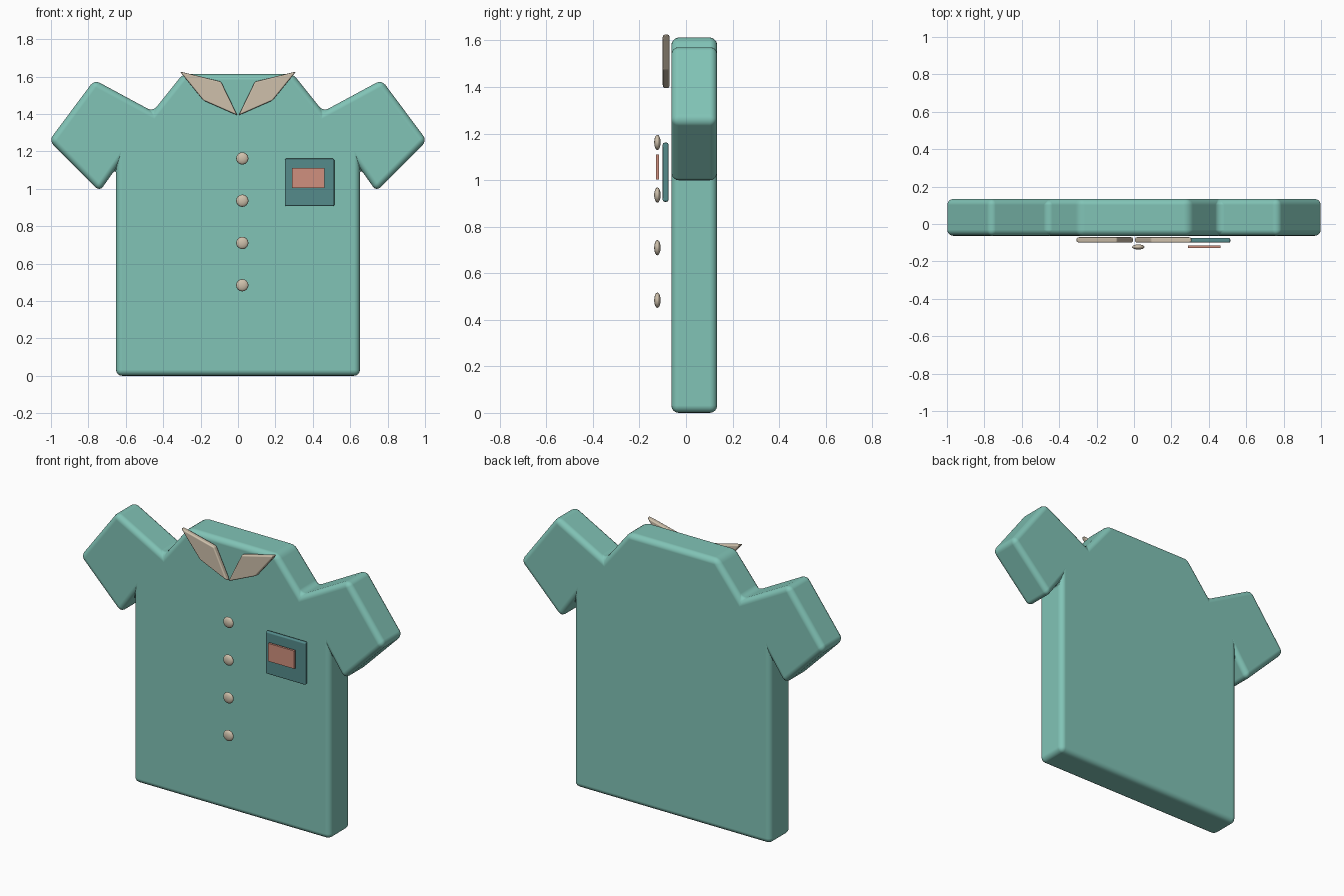
import bpy
import bmesh
import math
from mathutils import Matrix

cube = bpy.data.objects.get("Cube")
if cube:
    bpy.data.objects.remove(cube, do_unlink=True)


def material(name, rgb):
    mat = bpy.data.materials.new(name)
    mat.use_nodes = True
    colour = (*rgb, 1.0)
    mat.diffuse_color = colour
    bsdf = mat.node_tree.nodes["Principled BSDF"]
    bsdf.inputs["Base Color"].default_value = colour
    bsdf.inputs["Roughness"].default_value = 0.8
    return mat


MINT = material("mint cloth", (0.22, 0.55, 0.47))
CREAM = material("cream trim", (0.62, 0.53, 0.41))
TEAL = material("teal pocket", (0.09, 0.26, 0.26))
CORAL = material("coral badge", (0.63, 0.28, 0.21))


def add_object(name, bm, mat, smooth=True):
    mesh = bpy.data.meshes.new(name)
    bm.to_mesh(mesh)
    bm.free()
    mesh.materials.append(mat)
    if smooth:
        mesh.shade_smooth()
    obj = bpy.data.objects.new(name, mesh)
    bpy.context.collection.objects.link(obj)
    return obj


def slab(name, outline, front, back, mat, bevel=0.0, segments=3):
    """Extrude an x-z outline from front to back and round its edges."""
    bm = bmesh.new()
    face = bm.faces.new([bm.verts.new((x, front, z)) for x, z in outline])
    result = bmesh.ops.extrude_face_region(bm, geom=[face], use_keep_orig=True)
    moved = [v for v in result["geom"] if isinstance(v, bmesh.types.BMVert)]
    bmesh.ops.translate(bm, verts=moved, vec=(0, back - front, 0))
    bmesh.ops.recalc_face_normals(bm, faces=bm.faces[:])
    obj = add_object(name, bm, mat, smooth=bevel > 0)
    if bevel:
        mod = obj.modifiers.new("rounded edges", "BEVEL")
        mod.width = bevel
        mod.segments = segments
        mod.limit_method = "ANGLE"
        mod.angle_limit = math.radians(20)
        mod.use_clamp_overlap = True
        mod.harden_normals = True
    return obj


def rectangle(x0, x1, z0, z1):
    return [(x0, z0), (x1, z0), (x1, z1), (x0, z1)]


# Shirt body with sleeves: half outline from hem to neck, then mirrored
half = [(0.652, 0.0), (0.652, 1.11), (0.74, 0.985), (1.01, 1.257),
        (0.768, 1.582), (0.455, 1.413), (0.295, 1.613)]
slab("shirt_body", half + [(-x, z) for x, z in reversed(half)],
     -0.063, 0.134, MINT, bevel=0.032, segments=4)

# Collar flaps
flap = [(0.003, 1.392), (0.185, 1.472), (0.311, 1.627), (0.091, 1.573)]
for side, sign in (("left", 1), ("right", -1)):
    slab(side + "_collar", [(sign * x, z) for x, z in flap],
         -0.100, -0.070, CREAM, bevel=0.008, segments=2)

# Chest pocket and the badge in front of it
slab("chest_pocket", rectangle(0.25, 0.515, 0.907, 1.161),
     -0.100, -0.075, TEAL, bevel=0.008, segments=2)
slab("pocket_badge", rectangle(0.29, 0.463, 1.003, 1.11),
     -0.129, -0.116, CORAL)

# Flattened round buttons down the front
for i in range(4):
    bm = bmesh.new()
    bmesh.ops.create_uvsphere(bm, u_segments=16, v_segments=8, radius=0.033)
    bmesh.ops.rotate(bm, verts=bm.verts, matrix=Matrix.Rotation(math.pi / 2, 3, "X"))
    bmesh.ops.scale(bm, verts=bm.verts, vec=(1, 0.42, 1))
    button = add_object(f"button_{i + 1}", bm, CREAM)
    button.location = (0.023, -0.123, 1.162 - i * 0.226)
